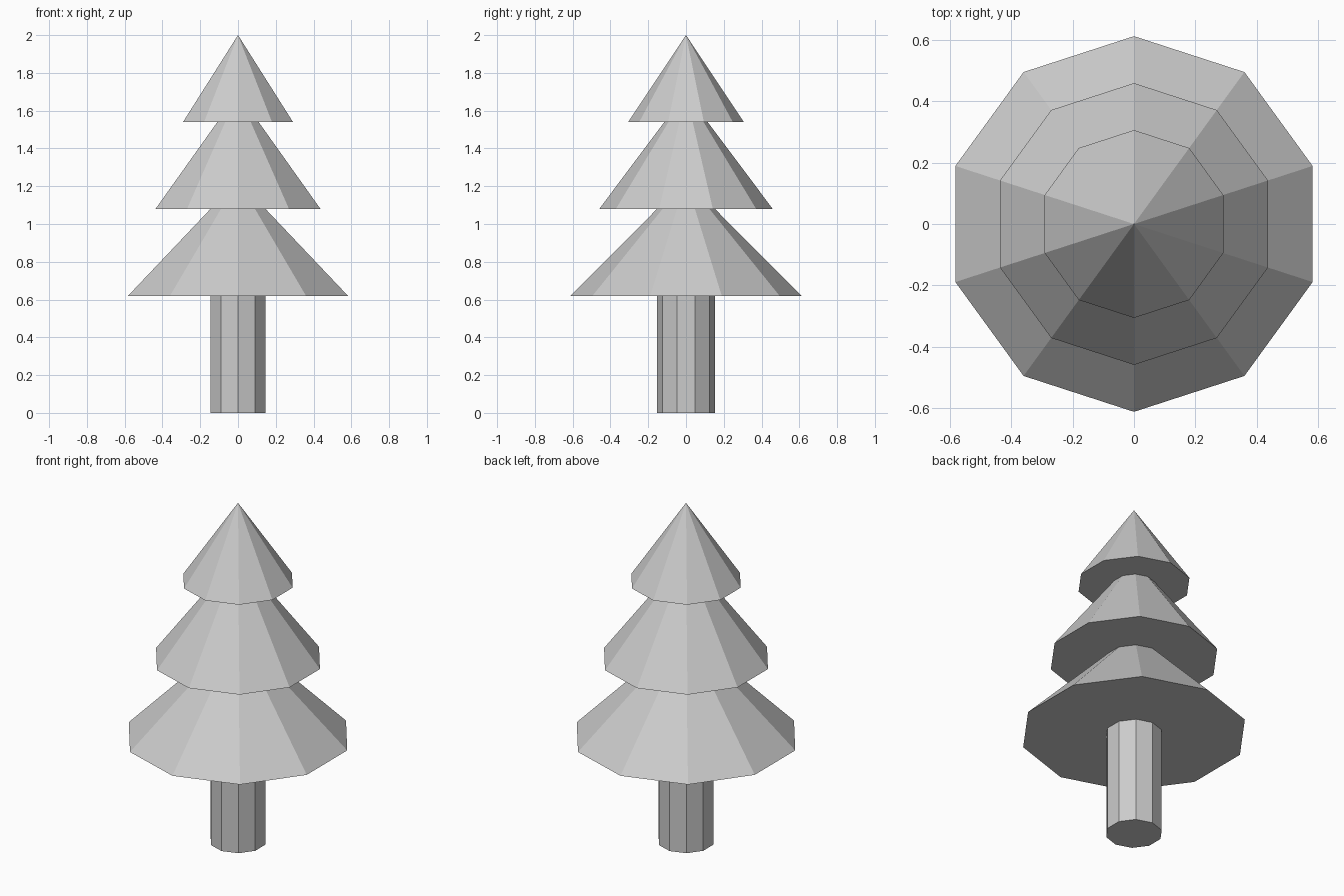
import bpy
import bmesh
from math import cos, sin, tau

SIDES = 10
TRUNK_HEIGHT = 0.62
TIER_HEIGHT = 0.46
TRUNK_RADIUS = 0.153

if "Cube" in bpy.data.objects:
    bpy.data.objects.remove(bpy.data.objects["Cube"])


def make_material(name, color):
    mat = bpy.data.materials.new(name)
    mat.use_nodes = True
    mat.diffuse_color = color
    mat.node_tree.nodes["Principled BSDF"].inputs["Base Color"].default_value = color
    return mat


def ring(bm, radius, z):
    """Decagon with a corner on the y axis."""
    angles = [tau * (0.25 + i / SIDES) for i in range(SIDES)]
    return [bm.verts.new((radius * cos(a), radius * sin(a), z)) for a in angles]


def tapered_part(name, bottom_radius, top_radius, z, height, mat):
    """Flat-sided prism, frustum or (with no top radius) pointed cone."""
    bm = bmesh.new()
    low = ring(bm, bottom_radius, z)
    bm.faces.new(low[::-1])
    if top_radius:
        high = ring(bm, top_radius, z + height)
        bm.faces.new(high)
    else:
        high = [bm.verts.new((0, 0, z + height))] * SIDES
    for i in range(SIDES):
        j = (i + 1) % SIDES
        corners = [low[i], low[j], high[j]]
        if top_radius:
            corners.append(high[i])
        bm.faces.new(corners)
    mesh = bpy.data.meshes.new(name)
    bm.to_mesh(mesh)
    bm.free()
    mesh.materials.append(mat)
    obj = bpy.data.objects.new(name, mesh)
    bpy.context.collection.objects.link(obj)
    return obj


grey = make_material("light_grey", (0.6, 0.6, 0.6, 1))

# Trunk
tapered_part("trunk", TRUNK_RADIUS, TRUNK_RADIUS, 0, TRUNK_HEIGHT, grey)

# Three stacked foliage tiers, the last one pointed
for i, name in enumerate(("lower_foliage", "middle_foliage", "top_foliage")):
    radius = TRUNK_RADIUS * (4 - i)
    tip = radius / 4 if i < 2 else 0
    tapered_part(name, radius, tip, TRUNK_HEIGHT + i * TIER_HEIGHT, TIER_HEIGHT, grey)
